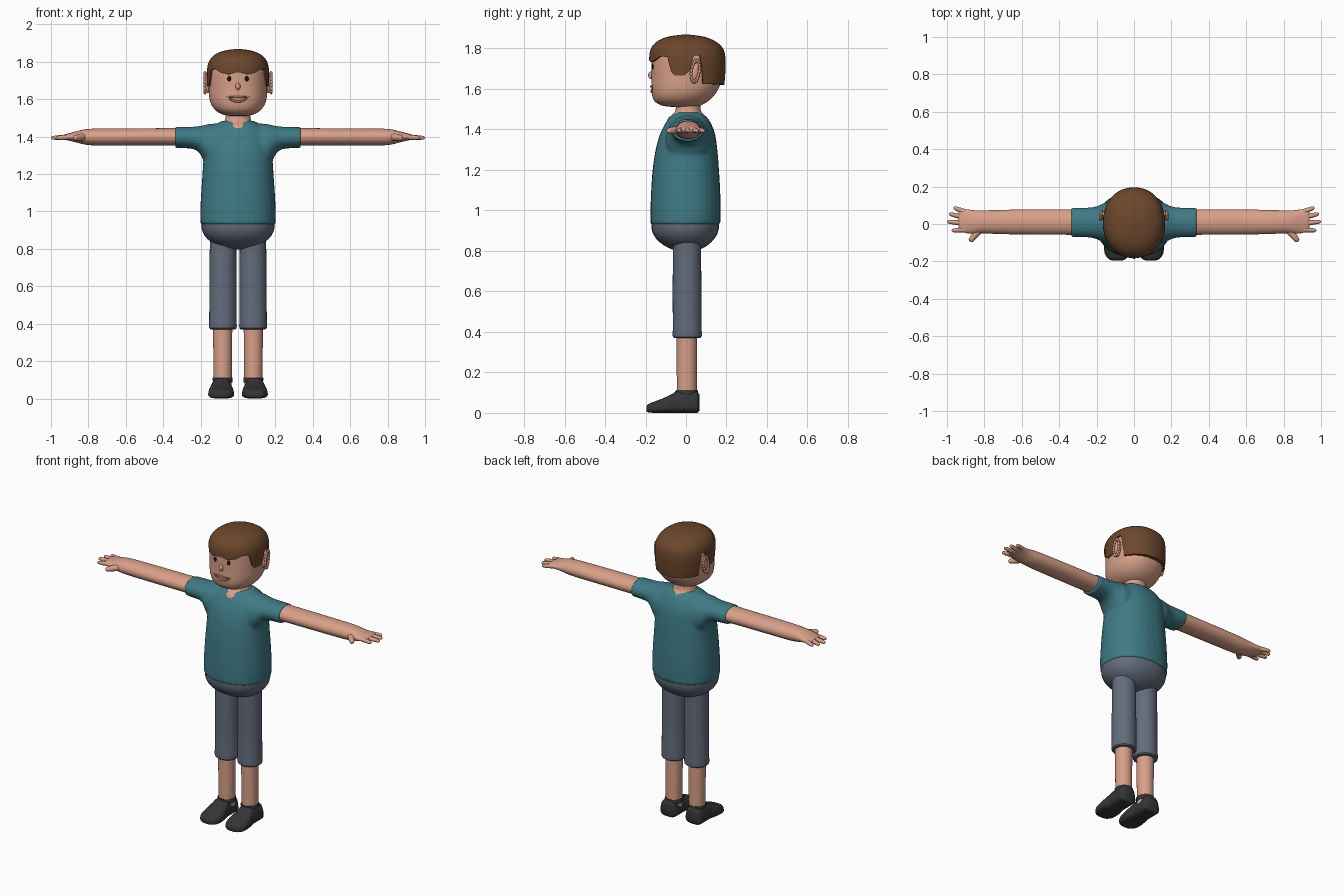
import bpy, bmesh, math
from mathutils import Matrix, Vector

if "Cube" in bpy.data.objects:
    bpy.data.objects.remove(bpy.data.objects["Cube"])


def material(name, r, g, b):
    m = bpy.data.materials.new(name)
    m.use_nodes = True
    m.diffuse_color = (r, g, b, 1)
    node = m.node_tree.nodes["Principled BSDF"]
    node.inputs["Base Color"].default_value = (r, g, b, 1)
    node.inputs["Roughness"].default_value = 0.7
    return m


skin = material("skin", 0.69, 0.35, 0.25)
teal = material("teal cloth", 0.05, 0.195, 0.235)
grey = material("grey cloth", 0.125, 0.15, 0.2)
brown = material("brown hair", 0.15, 0.062, 0.025)
black = material("shoe black", 0.035, 0.035, 0.037)
dark = material("eye black", 0.008, 0.008, 0.008)
pink = material("lip pink", 0.5, 0.19, 0.14)


def make(name, bm, mat, mirror=False, angle=40):
    """Turn a bmesh into a smooth shaded object, optionally mirrored across x."""
    bmesh.ops.recalc_face_normals(bm, faces=bm.faces)
    me = bpy.data.meshes.new(name)
    bm.to_mesh(me)
    bm.free()
    me.materials.append(mat)
    for p in me.polygons:
        p.use_smooth = True
    me.set_sharp_from_angle(angle=math.radians(angle))
    ob = bpy.data.objects.new(name, me)
    bpy.context.scene.collection.objects.link(ob)
    if mirror:
        ob.modifiers.new("mirror", "MIRROR").use_mirror_merge = False
    return ob


def smooth_rows(rows, steps):
    """Catmull-Rom rows between the given rows."""
    if steps < 2:
        return rows
    out = []
    for i in range(len(rows) - 1):
        a, b = rows[max(i - 1, 0)], rows[i]
        c, d = rows[i + 1], rows[min(i + 2, len(rows) - 1)]
        for k in range(steps):
            t = k / steps
            out.append([b[j] + 0.5 * t * (c[j] - a[j] + t * (2 * a[j] - 5 * b[j] + 4 * c[j] - d[j]
                        + t * (3 * (b[j] - c[j]) + d[j] - a[j]))) for j in range(len(b))])
    return out + [rows[-1]]


def oval(a, lo0, hi0, lo1, hi1, power):
    """Point at angle a on a rounded-square oval spanning two ranges."""
    def part(v, lo, hi):
        return (lo + hi) / 2 + (hi - lo) / 2 * math.copysign(abs(v) ** (2 / power), v)
    return part(math.cos(a), lo0, hi0), part(math.sin(a), lo1, hi1)


def loft(bm, rows, axis="z", n=32, power=2.0, steps=4, matrix=None):
    """Skin ovals given as (position, low, high, low, high) along an axis."""
    rings = []
    for t, *span in smooth_rows(rows, steps):
        ring = []
        for k in range(n):
            u, v = oval(2 * math.pi * k / n, *span, power)
            co = Vector({"x": (t, u, v), "y": (u, t, v), "z": (u, v, t)}[axis])
            ring.append(bm.verts.new(matrix @ co if matrix else co))
        rings.append(ring)
    for r, s in zip(rings, rings[1:]):
        for k in range(n):
            bm.faces.new((r[k], r[k - 1], s[k - 1], s[k]))
    bm.faces.new(rings[0])
    bm.faces.new(rings[-1])


def body(rows):
    """Expand (z, half width, front, back) to full spans."""
    return [(z, -w, w, f, b) for z, w, f, b in rows]


def ellipsoid(bm, loc, size, tilt=0):
    mat = Matrix.Translation(loc) @ Matrix.Rotation(tilt, 4, "X") @ Matrix.Diagonal((*size, 1))
    bmesh.ops.create_uvsphere(bm, u_segments=20, v_segments=12, radius=1, matrix=mat)


def at_height(rows, z):
    """Interpolated row at height z."""
    for a, b in zip(rows, rows[1:]):
        if z <= b[0]:
            t = max(0, (z - a[0]) / (b[0] - a[0]))
            return [p + (q - p) * t for p, q in zip(a, b)]
    return rows[-1]


# Shirt: torso and sleeves fused into one skin
bm = bmesh.new()
loft(bm, body([(0.93, 0.2, -0.176, 0.17), (1.0, 0.202, -0.176, 0.171), (1.1, 0.197, -0.172, 0.169),
               (1.2, 0.19, -0.165, 0.163), (1.3, 0.184, -0.15, 0.155), (1.38, 0.178, -0.127, 0.143),
               (1.44, 0.15, -0.096, 0.118), (1.468, 0.112, -0.072, 0.095), (1.484, 0.088, -0.05, 0.072)]),
     power=2.2)
shirt_sleeve = [(0.06, -0.1, 0.12, 1.2, 1.475), (0.15, -0.1, 0.115, 1.23, 1.468),
                (0.185, -0.088, 0.1, 1.275, 1.461), (0.205, -0.08, 0.094, 1.31, 1.457),
                (0.24, -0.072, 0.088, 1.334, 1.453), (0.335, -0.071, 0.087, 1.34, 1.451)]
loft(bm, shirt_sleeve, "x")
loft(bm, shirt_sleeve, "x", matrix=Matrix.Scale(-1, 4, (1, 0, 0)))
shirt = make("shirt", bm, teal)
fuse = shirt.modifiers.new("fuse", "REMESH")
fuse.mode = "VOXEL"
fuse.voxel_size = 0.009
fuse.use_smooth_shade = True
relax = shirt.modifiers.new("relax", "SMOOTH")
relax.factor = 0.5
relax.iterations = 4

# Neck, showing at the scooped collar
bm = bmesh.new()
loft(bm, body([(1.42, 0.09, -0.1, 0.112), (1.455, 0.085, -0.088, 0.106), (1.475, 0.078, -0.066, 0.087),
               (1.495, 0.068, -0.052, 0.073), (1.56, 0.064, -0.047, 0.068)]))
make("neck", bm, skin)

# Trousers
bm = bmesh.new()
loft(bm, body([(0.798, 0.03, -0.03, 0.03), (0.806, 0.075, -0.065, 0.065), (0.828, 0.13, -0.11, 0.107),
               (0.86, 0.17, -0.147, 0.14), (0.9, 0.192, -0.168, 0.16), (0.95, 0.196, -0.172, 0.165)]), power=2.2)
make("trouser_hips", bm, grey)
bm = bmesh.new()
loft(bm, [(0.37, 0.015, 0.147, -0.058, 0.07), (0.376, 0.008, 0.154, -0.065, 0.077),
          (0.39, 0.006, 0.156, -0.067, 0.079), (0.41, 0.008, 0.154, -0.065, 0.077),
          (0.6, 0.008, 0.153, -0.066, 0.076), (0.9, 0.01, 0.15, -0.064, 0.074)], steps=1)
make("trouser_legs", bm, grey, True)

# Shins and shoes
bm = bmesh.new()
loft(bm, [(0.06, 0.034, 0.13, -0.045, 0.053), (0.42, 0.03, 0.134, -0.047, 0.055)], steps=1)
make("shins", bm, skin, True)
bm = bmesh.new()
loft(bm, [(-0.195, 0.065, 0.115, 0.008, 0.03), (-0.186, 0.045, 0.135, 0.003, 0.044),
          (-0.155, 0.025, 0.155, 0, 0.056), (-0.1, 0.022, 0.158, 0, 0.078), (-0.06, 0.028, 0.152, 0, 0.098),
          (-0.045, 0.03, 0.15, 0, 0.108), (0.03, 0.03, 0.15, 0, 0.108), (0.055, 0.035, 0.145, 0, 0.105),
          (0.067, 0.055, 0.125, 0.012, 0.088)], "y", power=3)
for v in bm.verts:
    v.co.x = 0.086 + (v.co.x - 0.086) * (1.1 - 3 * v.co.z)
make("shoes", bm, black, True, 60)
bm = bmesh.new()
loft(bm, [(0.085, 0.03, 0.134, -0.05, 0.058), (0.107, 0.028, 0.136, -0.052, 0.06),
          (0.112, 0.031, 0.133, -0.049, 0.057)], steps=1)
make("shoe_collars", bm, black, True)

# Arms with tapering palms and fingers
bm = bmesh.new()
loft(bm, [(0.25, -0.058, 0.078, 1.352, 1.446), (0.6, -0.056, 0.077, 1.353, 1.444),
          (0.76, -0.052, 0.074, 1.353, 1.443), (0.82, -0.05, 0.072, 1.358, 1.439),
          (0.86, -0.052, 0.074, 1.368, 1.43), (0.9, -0.048, 0.079, 1.378, 1.419),
          (0.93, -0.036, 0.078, 1.384, 1.411), (0.938, -0.02, 0.065, 1.388, 1.405)], "x")
fingers = [((0.9, 0.064), (0.965, 0.088)), ((0.91, 0.036), (0.99, 0.055)), ((0.91, 0.004), (1.0, 0.013)),
           ((0.9, -0.03), (0.975, -0.035)), ((0.825, -0.03), (0.878, -0.093))]
for (x0, y0), (x1, y1) in fingers:
    start, end = Vector((x0, y0, 1.398)), Vector((x1, y1, 1.393))
    way = end - start
    size = 0.018 if y1 < -0.05 else 0.0125
    tube = [(way.length * t, -size * r, size * r, -size * r, size * r)
            for t, r in ((0, 1.1), (0.5, 1), (0.85, 0.8), (0.95, 0.6), (1, 0.15))]
    loft(bm, tube, n=12, steps=2,
         matrix=Matrix.Translation(start) @ way.to_track_quat("Z", "Y").to_matrix().to_4x4())
make("arms", bm, skin, True, 60)

# Head
head_rows = smooth_rows(body([
    (1.51, 0.03, -0.05, 0.03), (1.516, 0.075, -0.11, 0.065), (1.533, 0.11, -0.148, 0.1),
    (1.56, 0.136, -0.165, 0.132), (1.6, 0.152, -0.171, 0.16), (1.66, 0.157, -0.17, 0.178),
    (1.72, 0.157, -0.17, 0.182), (1.78, 0.15, -0.165, 0.172), (1.83, 0.11, -0.125, 0.125),
    (1.85, 0.05, -0.05, 0.05)]), 4)
bm = bmesh.new()
loft(bm, head_rows, n=48, power=2.2, steps=1)
make("head", bm, skin)


def face_point(x, z, out=0.0):
    """Point on the front of the head."""
    _, lo, hi, front, back = at_height(head_rows, z)
    bulge = (1 - abs(x / hi) ** 2.2) ** (1 / 2.2)
    return Vector((x, (front + back) / 2 - (back - front) / 2 * bulge - out, z))


# Hair cap, its lower edge set by angle from the front
hair_rows = smooth_rows(body([
    (1.6, 0.158, -0.178, 0.186), (1.66, 0.164, -0.181, 0.193), (1.75, 0.166, -0.182, 0.195),
    (1.8, 0.156, -0.173, 0.183), (1.835, 0.128, -0.143, 0.146), (1.858, 0.08, -0.09, 0.09),
    (1.868, 0.02, -0.02, 0.02)]), 5)
hairline = [(0, 1.745), (18, 1.733), (32, 1.742), (46, 1.762), (60, 1.757), (66, 1.69), (71, 1.667),
            (87, 1.667), (93, 1.69), (98, 1.765), (109, 1.765), (114, 1.625), (180, 1.62)]
bm = bmesh.new()
count, levels = 120, 22
columns = []
for k in range(count):
    turn = 360 * k / count
    low = at_height(hairline, min(turn, 360 - turn))[1]
    column = []
    for i in range(-1, levels + 1):
        z = low + (1.868 - low) * math.sin(math.pi / 2 * max(i, 0) / levels)
        x, y = oval(math.radians(turn - 90), *at_height(hair_rows, z)[1:], 2.15)
        shrink = 0.88 if i < 0 else 1
        column.append(bm.verts.new((x * shrink, y * shrink, z)))
    columns.append(column)
for k in range(count):
    a, b = columns[k - 1], columns[k]
    for i in range(levels + 1):
        bm.faces.new((a[i], b[i], b[i + 1], a[i + 1]))
bm.faces.new([c[-1] for c in columns])
make("hair", bm, brown, angle=50)

# Ears: a flat lobe with a raised rim
bm = bmesh.new()
ellipsoid(bm, (0.16, 0.043, 1.687), (0.018, 0.023, 0.055), -0.15)
rim = Matrix.Translation((0.172, 0.046, 1.688)) @ Matrix.Rotation(-0.15, 4, "X")
for k in range(18):
    a = 2 * math.pi * k / 18
    spot = rim @ Vector((0.006 * math.sin(a / 2), 0.02 * math.cos(a), 0.052 * math.sin(a)))
    ellipsoid(bm, spot, (0.008, 0.007, 0.011))
make("ears", bm, skin, True, 60)

# Face
bm = bmesh.new()
ellipsoid(bm, face_point(0.047, 1.71), (0.011, 0.006, 0.014))
make("eyes", bm, dark, True)
bm = bmesh.new()
ellipsoid(bm, face_point(0, 1.668), (0.013, 0.017, 0.02))
make("nose", bm, skin)


def lip(name, half, z, bow, depth):
    curve = bpy.data.curves.new(name, "CURVE")
    curve.dimensions = "3D"
    curve.bevel_depth = depth
    curve.bevel_resolution = 2
    line = curve.splines.new("POLY")
    line.points.add(12)
    for k, p in enumerate(line.points):
        t = k / 6 - 1
        p.co = (*face_point(half * t, z + bow * t * t), 1)
        p.radius = 1 - 0.6 * t * t
    curve.materials.append(pink)
    bpy.context.scene.collection.objects.link(bpy.data.objects.new(name, curve))


lip("upper_lip", 0.06, 1.612, 0.0, 0.006)
lip("lower_lip", 0.052, 1.588, 0.018, 0.006)
